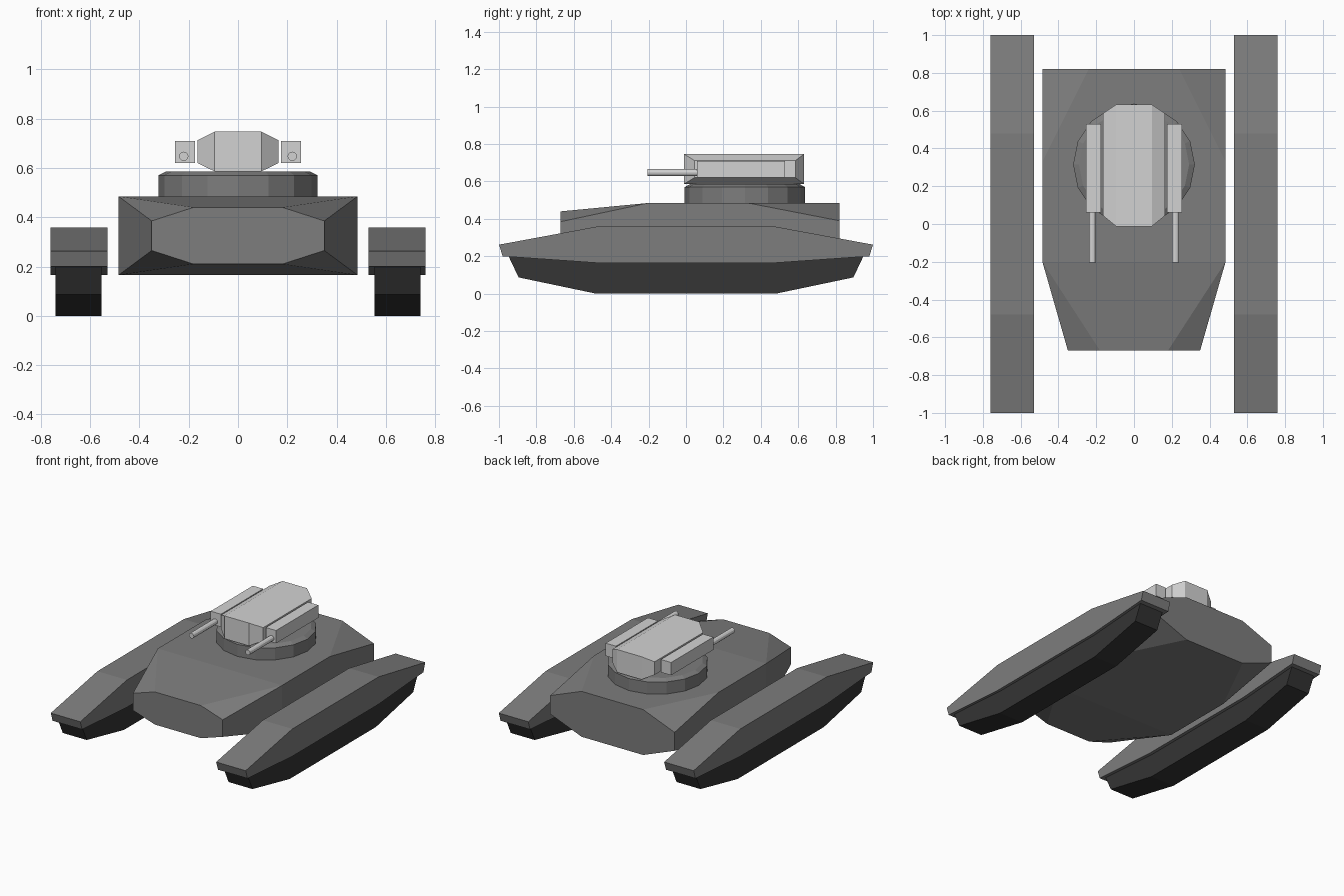
import bpy, bmesh, math
from mathutils import Matrix, Vector

if "Cube" in bpy.data.objects:
    bpy.data.objects.remove(bpy.data.objects["Cube"])


def material(name, v):
    m = bpy.data.materials.new(name)
    m.diffuse_color = (v, v, v, 1)
    m.use_nodes = True
    m.node_tree.nodes["Principled BSDF"].inputs["Base Color"].default_value = m.diffuse_color
    return m


GREY = material("hull grey", 0.205)
DARK = material("track black", 0.035)
LIGHT = material("turret light grey", 0.65)


def finish(name, bm, mat):
    bmesh.ops.recalc_face_normals(bm, faces=bm.faces)
    me = bpy.data.meshes.new(name)
    bm.to_mesh(me)
    bm.free()
    me.materials.append(mat)
    ob = bpy.data.objects.new(name, me)
    bpy.context.collection.objects.link(ob)
    return ob


def convex(name, points, mat):
    """Faceted solid wrapped around a few corner points."""
    bm = bmesh.new()
    for p in points:
        bm.verts.new(p)
    bmesh.ops.convex_hull(bm, input=bm.verts[:])
    bmesh.ops.dissolve_limit(bm, angle_limit=0.005, verts=bm.verts[:], edges=bm.edges[:])
    return finish(name, bm, mat)


def box_corners(x, y0, y1, z0, z1):
    """Corners of a box centred on x = 0 with half width x."""
    return [(s * x, y, z) for s in (-1, 1) for y in (y0, y1) for z in (z0, z1)]


def extrude_x(name, profile, x0, x1, mat):
    """Side profile (y, z) extruded across x."""
    bm = bmesh.new()
    face = bm.faces.new([bm.verts.new((x0, y, z)) for y, z in profile])
    out = bmesh.ops.extrude_face_region(bm, geom=[face])["geom"]
    bmesh.ops.translate(bm, vec=(x1 - x0, 0, 0),
                        verts=[v for v in out if isinstance(v, bmesh.types.BMVert)])
    return finish(name, bm, mat)


def frustum(name, r0, r1, depth, sides, matrix, mat):
    bm = bmesh.new()
    bmesh.ops.create_cone(bm, cap_ends=True, segments=sides, radius1=r0,
                          radius2=r1, depth=depth, matrix=matrix)
    return finish(name, bm, mat)


# Hull: rectangular middle tapering to octagonal nose and tail
hull = box_corners(0.485, -0.20, 0.33, 0.165, 0.485)
hull += box_corners(0.18, -0.67, -0.67, 0.21, 0.44)
hull += box_corners(0.35, -0.67, -0.67, 0.265, 0.385)
hull += box_corners(0.24, 0.82, 0.82, 0.165, 0.485)
hull += box_corners(0.485, 0.82, 0.82, 0.26, 0.39)
bm_points = list(dict.fromkeys(hull))
convex("hull", bm_points, GREY)

# Turret ring with bevelled lip
CY = 0.315
frustum("turret_ring", 0.322, 0.322, 0.10, 16, Matrix.Translation((0, CY, 0.52)), GREY)
frustum("turret_ring_lip", 0.322, 0.292, 0.016, 16, Matrix.Translation((0, CY, 0.578)), GREY)

# Turret body: bevelled block
body = box_corners(0.095, -0.012, 0.632, 0.586, 0.747)
body += box_corners(0.165, 0.045, 0.585, 0.62, 0.712)
convex("turret_body", body, LIGHT)

# Side profiles of the track pods, mirrored front to back
cover_half = [(-0.48, 0.165), (-0.98, 0.20), (-1.0, 0.262), (-0.48, 0.358)]
track_half = [(-0.48, 0.0), (-0.895, 0.087), (-0.95, 0.203)]


def mirrored(half):
    return half + [(-y, z) for y, z in reversed(half)]


for side, s in (("left", -1), ("right", 1)):
    # Track pods
    extrude_x(side + "_track_cover", mirrored(cover_half), s * 0.53, s * 0.76, GREY)
    extrude_x(side + "_track", mirrored(track_half), s * 0.553, s * 0.74, DARK)

    # Gun housings and barrels
    gun = [(x + s * 0.215, y, z) for x, y, z in box_corners(0.04, 0.06, 0.53, 0.62, 0.71)]
    convex(side + "_gun_housing", gun, LIGHT)
    turn = Matrix.Translation((s * 0.22, -0.06, 0.647)) @ Matrix.Rotation(math.pi / 2, 4, "X")
    frustum(side + "_gun_barrel", 0.019, 0.019, 0.29, 12, turn, LIGHT)
